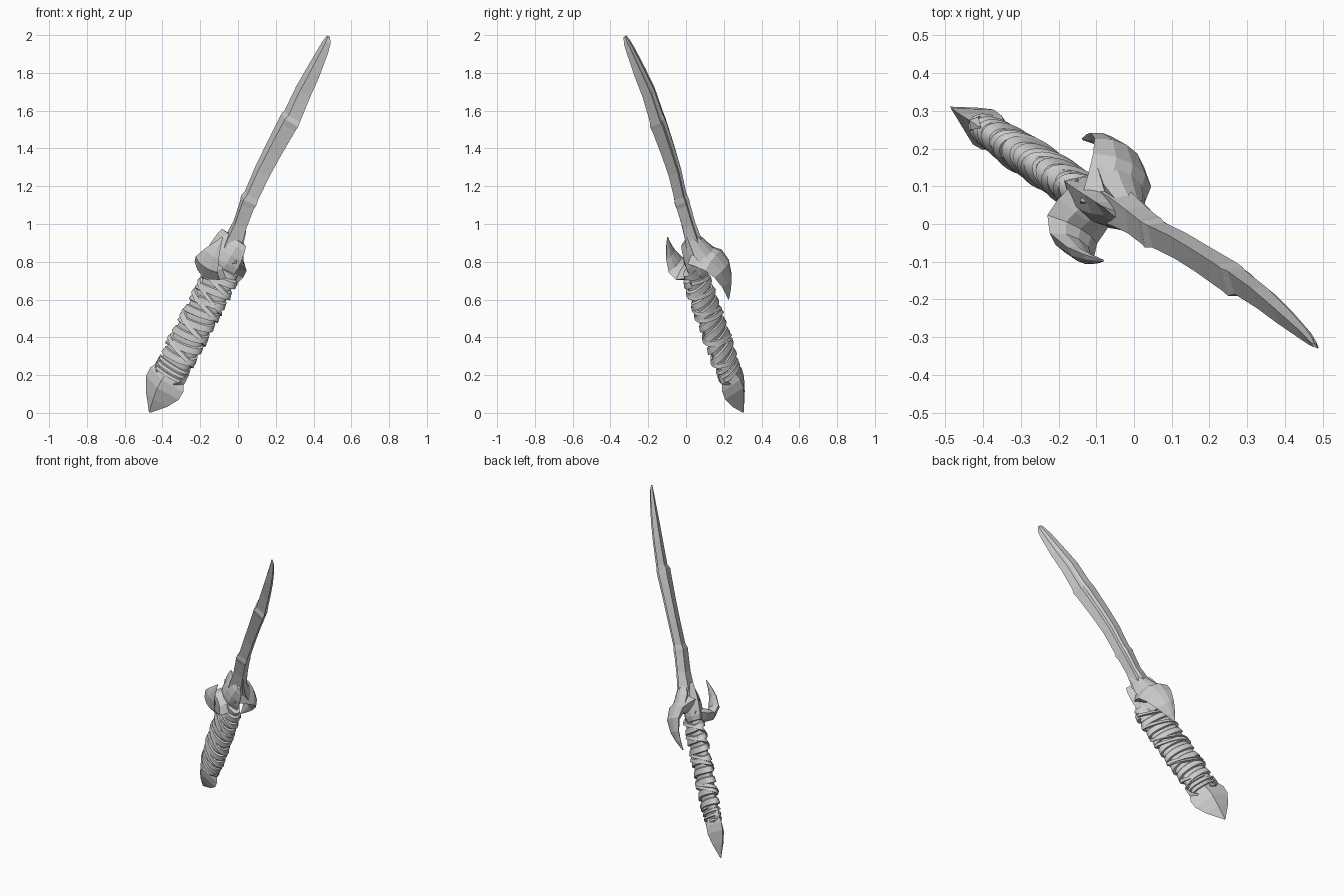
import bpy, bmesh, math
from mathutils import Vector as V

if "Cube" in bpy.data.objects:
    bpy.data.objects.remove(bpy.data.objects["Cube"])

# Main frame: hilt centre, long axis, guard direction, flat (wide) direction
G = V((-0.075, 0.04, 0.75))
GUARD = V((-0.035, 0.03, 0.01))
AX = V((0.445, -0.298, 0.845)).normalized()


def wide_axis(w):
    return w.cross(AX).normalized()


N = wide_axis(V((0.5, 0.866, 0)))
W = AX.cross(N).normalized()
NB = wide_axis(V((0.64, 0.77, 0)))


def make_object(name, rings, smooth=None):
    """Skin a list of equal-length point rings and cap both ends."""
    bm = bmesh.new()
    vs = [[bm.verts.new(p) for p in r] for r in rings]
    k = len(vs[0])
    for a, b in zip(vs, vs[1:]):
        for i in range(k):
            bm.faces.new((a[i], a[(i + 1) % k], b[(i + 1) % k], b[i]))
    bm.faces.new(vs[0])
    bm.faces.new(vs[-1])
    bmesh.ops.recalc_face_normals(bm, faces=bm.faces[:])
    me = bpy.data.meshes.new(name)
    bm.to_mesh(me)
    bm.free()
    ob = bpy.data.objects.new(name, me)
    bpy.context.collection.objects.link(ob)
    if smooth:
        bpy.ops.object.select_all(action='DESELECT')
        ob.select_set(True)
        bpy.context.view_layer.objects.active = ob
        bpy.ops.object.shade_smooth_by_angle(angle=math.radians(smooth))
    return ob


def loft(name, rows, section, side, smooth=None):
    """rows: (point, half width, half thickness) along a path."""
    rings = []
    for i, (p, a, b) in enumerate(rows):
        t = (rows[min(i + 1, len(rows) - 1)][0] - rows[max(i - 1, 0)][0]).normalized()
        s = (side - t * side.dot(t)).normalized()
        th = t.cross(s)
        rings.append([p + s * (a * u) + th * (b * v) for u, v in section])
    return make_object(name, rings, smooth)


def local(w, a):
    return G + W * w + AX * a


def guard(w, a):
    return local(w, a) + GUARD


OVAL = [(math.cos(math.tau * i / 20), math.sin(math.tau * i / 20)) for i in range(20)]
BLADE = [(1, 0), (0.3, 0.9), (0, 0.75), (-0.3, 0.9), (-1, 0), (0, -1)]
LENS = [(1, 0), (0.5, 0.8), (0, 1), (-0.5, 0.8), (-1, 0), (-0.5, -0.8), (0, -1), (0.5, -0.8)]

# Blade with two stepped notches
blade = [(-.055, .055, .83, .075, .06), (-.02, .034, .92, .060, .052),
         (.012, .010, 1.0, .048, .045),
         (.047, -.018, 1.10, .052, .044), (.057, -.026, 1.125, .058, .046),
         (.071, -.032, 1.15, .051, .038), (.13, -.061, 1.28, .055, .038),
         (.187, -.096, 1.39, .059, .039), (.26, -.143, 1.525, .065, .043),
         (.275, -.155, 1.55, .067, .044), (.288, -.158, 1.572, .061, .035),
         (.345, -.199, 1.70, .056, .031), (.396, -.243, 1.80, .049, .026),
         (.453, -.294, 1.92, .035, .016), (.472, -.314, 1.965, .026, .010),
         (.479, -.323, 1.993, .012, .004)]
loft("blade", [(V(r[:3]), r[3], r[4]) for r in blade], BLADE, NB)

# Collar flaring around the blade root
collar = [(-.03, .085, .042), (0, .100, .05), (.07, .108, .052),
          (.12, .104, .042), (.17, .096, .024), (.20, .086, .008)]
loft("guard_collar", [(guard(0.0, a), A, B) for a, A, B in collar], LENS, N)

# Guard horns: one sweeps down, the other sweeps up
horn_down = [(-.02, .10, .09, .07), (.05, .08, .1, .055), (.105, .055, .105, .042),
             (.138, .0, .09, .03), (.144, -.075, .062, .019), (.132, -.135, .034, .011),
             (.115, -.19, .004, .003)]
horn_up = [(.02, .02, .085, .055), (-.05, .0, .09, .045), (-.10, -.005, .09, .036),
           (-.137, .035, .08, .027), (-.144, .10, .052, .018), (-.137, .15, .028, .011),
           (-.124, .205, .004, .003)]
for name, rows in (("guard_horn_down", horn_down), ("guard_horn_up", horn_up)):
    loft(name, [(guard(w, a), A, T) for w, a, A, T in rows], LENS, N)

# Swept ridge joining the blade root to the lower horn
sweep = [(.022, .26, .036, .014), (.03, .20, .05, .028), (.05, .13, .075, .04), (.09, .06, .09, .035)]
loft("guard_ridge", [(guard(w, a), A, T) for w, a, A, T in sweep], LENS, N)

# Handle core
core = [(-.68, .072, .030), (-.55, .086, .037), (-.35, .092, .040), (-.15, .091, .039), (.02, .085, .038)]
loft("handle_core", [(local(0, a), A, B) for a, A, B in core], OVAL, N, 40)


def wrap(name, a0, a1, turns, width, lift, phase=0.0, wobble=0.0):
    """Leather strip wound round the oval handle, one edge raised."""
    rings = []
    steps = max(24, int(abs(turns) * 28))
    for i in range(steps + 1):
        f = i / steps
        ang = phase + math.tau * turns * f
        a = a0 + (a1 - a0) * f + wobble * math.sin(ang + 2.3 * f)
        taper = 0.84 + 0.16 * min(1, max(0, (a + .68) / .2))
        p = local(0, a)
        radial = (N * math.cos(ang) * 0.6 + W * math.sin(ang)).normalized()
        p += (N * (.092 * math.cos(ang)) + W * (.039 * math.sin(ang))) * taper
        h = width / 2
        rings.append([p - radial * .012 - AX * h, p + radial * lift - AX * h * .75,
                      p + radial * lift * .55 + AX * h * .5, p - radial * .012 + AX * h])
    return make_object(name, rings, 35)


# Wound strips: main binding, crossing strips, and tight rings by the pommel
wrap("main_wrap", -.57, -.03, 8, .056, .014, 0.4, .012)
wrap("cross_wrap_a", -.55, -.05, -3.5, .034, .018, 1.0)
wrap("cross_wrap_b", -.50, -.02, -2.5, .028, .017, 3.6)
wrap("lower_rings", -.655, -.57, 3, .024, .012, 2.0)

# Pointed pommel
pommel = [(-.62, .075, .032), (-.65, .105, .040), (-.68, .12, .052),
          (-.73, .118, .054), (-.80, .078, .035), (-.883, .006, .004)]
loft("pommel", [(local(0, a), A, B) for a, A, B in pommel], LENS[::2], N)
# Small side lugs at the pommel shoulder
for s, nm in ((1, "a"), (-1, "b")):
    lug = [(.06, -.67, .028), (.09, -.635, .02), (.1, -.585, .004)]
    loft("pommel_lug_" + nm, [(local(0, a) + N * (s * n), r, r * .8) for n, a, r in lug], LENS[::2], W)
